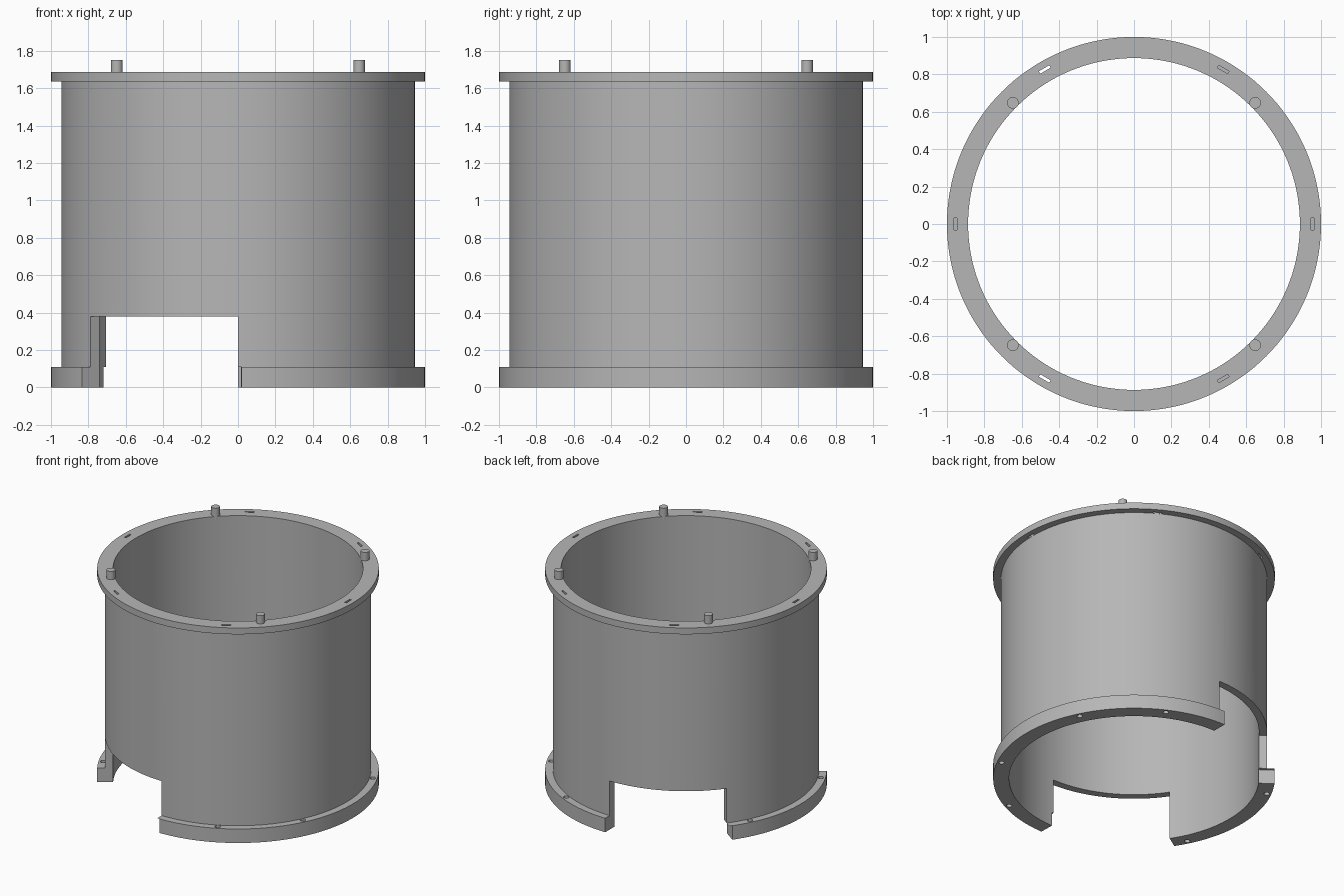
import bpy, bmesh
from math import radians, cos, sin, pi
from mathutils import Matrix

cube = bpy.data.objects.get("Cube")
if cube:
    bpy.data.objects.remove(cube, do_unlink=True)

grey = bpy.data.materials.new("plain grey")
grey.use_nodes = True
grey.diffuse_color = (0.47, 0.47, 0.47, 1)
grey.node_tree.nodes["Principled BSDF"].inputs["Base Color"].default_value = grey.diffuse_color


def make_object(name, bm):
    bmesh.ops.recalc_face_normals(bm, faces=bm.faces)
    mesh = bpy.data.meshes.new(name)
    bm.to_mesh(mesh)
    bm.free()
    mesh.materials.append(grey)
    obj = bpy.data.objects.new(name, mesh)
    bpy.context.collection.objects.link(obj)
    return obj


def lathe(name, profile, start=0, end=360, steps=144):
    """Sweep a closed (radius, z) profile around the z axis."""
    bm = bmesh.new()
    full = end - start == 360
    rings = []
    for i in range(steps if full else steps + 1):
        a = radians(start + (end - start) * i / steps)
        rings.append([bm.verts.new((r * cos(a), r * sin(a), z)) for r, z in profile])
    n = len(profile)
    for i in range(steps):
        p, q = rings[i], rings[(i + 1) % len(rings)]
        for j in range(n):
            k = (j + 1) % n
            bm.faces.new((p[j], q[j], q[k], p[k]))
    if not full:
        bm.faces.new(rings[0])
        bm.faces.new(rings[-1])
    return make_object(name, bm)


def sector_block(name, start, end, top):
    return lathe(name, [(0.7, -0.1), (1.2, -0.1), (1.2, top), (0.7, top)], start, end, 24)


def cylinder(name, radius, z0, z1, spots, sides):
    """One upright cylinder at every (angle, distance) spot."""
    bm = bmesh.new()
    for angle, dist in spots:
        a = radians(angle)
        place = Matrix.Translation((dist * cos(a), dist * sin(a), (z0 + z1) / 2))
        bmesh.ops.create_cone(bm, cap_ends=True, segments=sides, radius1=radius,
                              radius2=radius, depth=z1 - z0, matrix=place)
    return make_object(name, bm)


def cut(target, cutter):
    cutter.hide_render = True
    bpy.context.view_layer.objects.active = target
    mod = target.modifiers.new("cut", 'BOOLEAN')
    mod.operation = 'DIFFERENCE'
    mod.solver = 'EXACT'
    mod.object = cutter
    bpy.ops.object.modifier_apply(modifier=mod.name)
    bpy.data.objects.remove(cutter, do_unlink=True)


def smooth(obj):
    bpy.ops.object.select_all(action='DESELECT')
    obj.select_set(True)
    bpy.context.view_layer.objects.active = obj
    bpy.ops.object.shade_smooth_by_angle(angle=radians(30))


# Tube with a thin top flange and a thick base flange
INNER, WALL, RIM = 0.887, 0.945, 1.0
BASE, UNDER, TOP = 0.11, 1.635, 1.685
body = lathe("flanged_tube", [(INNER, 0), (RIM, 0), (RIM, BASE), (WALL, BASE),
                              (WALL, UNDER), (RIM, UNDER), (RIM, TOP), (INNER, TOP)])

# Front and back openings
cut(body, sector_block("front_opening", -146.6, -90, 0.38))
cut(body, sector_block("back_opening", 90, 142.8, 0.38))
cut(body, sector_block("front_base_trim", -91, -88.9, BASE))
cut(body, sector_block("back_base_trim", 142, 144.2, BASE))

# Six narrow slots through the top flange
bm = bmesh.new()
for i in range(6):
    place = Matrix.Rotation(i * pi / 3, 4, 'Z') @ Matrix.Translation((0.954, 0, TOP))
    bmesh.ops.create_cube(bm, size=1, matrix=place @ Matrix.Diagonal((0.015, 0.065, 0.2, 1)))
cut(body, make_object("top_slots", bm))

# Bolt holes through the base flange
cut(body, cylinder("base_holes", 0.02, -0.1, 0.2,
                   [(a, 0.967) for a in (26.5, 63.5, -26.5, -63.5, 153, -153)], 16))
smooth(body)

# Locating pins on the top flange
pins = cylinder("locating_pins", 0.031, TOP - 0.03, 1.75,
                [(45 + 90 * i, 0.916) for i in range(4)], 32)
smooth(pins)
